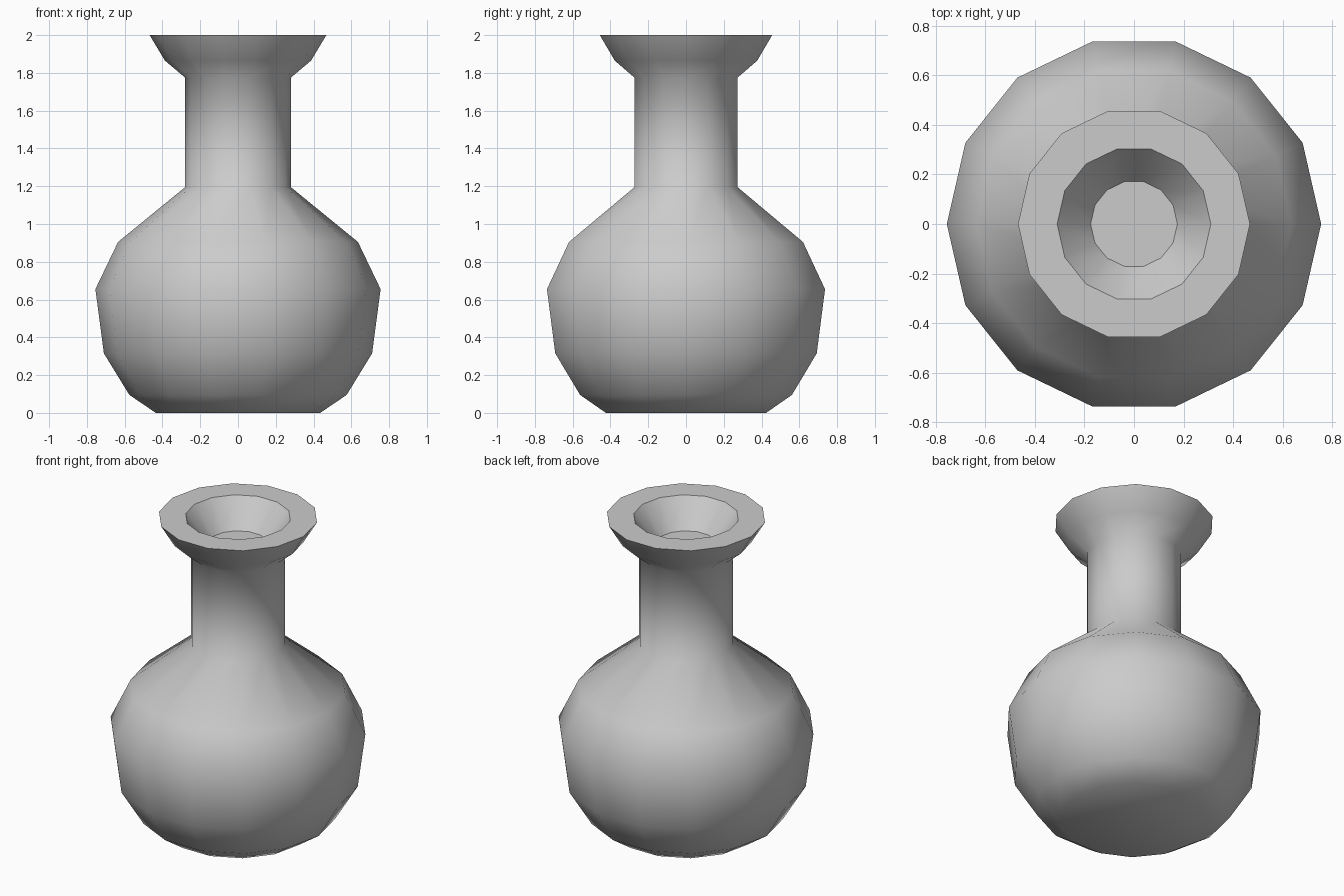
import bpy
import bmesh
from math import cos, sin, tau

cube = bpy.data.objects.get("Cube")
if cube:
    bpy.data.objects.remove(cube, do_unlink=True)

SIDES = 14

# Plain grey clay
clay = bpy.data.materials.new("grey_clay")
clay.use_nodes = True
colour = (0.6, 0.6, 0.6, 1)
clay.diffuse_color = colour
clay.node_tree.nodes["Principled BSDF"].inputs["Base Color"].default_value = colour

# Profile (radius, height) from the foot, over the lip, into the mouth
profile = [
    (0.435, 0), (0.575, 0.095), (0.71, 0.315), (0.755, 0.655),
    (0.635, 0.905), (0.28, 1.195), (0.28, 1.775), (0.387, 1.865),
    (0.468, 2), (0.31, 2), (0.175, 1.83),
]
SHARP_RINGS = (8, 9, 10)  # lip edges and mouth floor

bm = bmesh.new()
rings = [[bm.verts.new((r * cos(tau * i / SIDES), r * sin(tau * i / SIDES), z))
          for i in range(SIDES)] for r, z in profile]

# Walls between neighbouring rings
for low, high in zip(rings, rings[1:]):
    for i in range(SIDES):
        j = (i + 1) % SIDES
        bm.faces.new((low[i], low[j], high[j], high[i]))

# Foot and mouth floor
bm.faces.new(rings[0][::-1])
bm.faces.new(rings[-1])

# Smooth body with crisp lip
for face in bm.faces:
    face.smooth = True
for k in SHARP_RINGS:
    for i in range(SIDES):
        bm.edges.get((rings[k][i], rings[k][(i + 1) % SIDES])).smooth = False

mesh = bpy.data.meshes.new("vase")
bm.to_mesh(mesh)
bm.free()
mesh.materials.append(clay)
vase = bpy.data.objects.new("vase", mesh)
bpy.context.collection.objects.link(vase)
